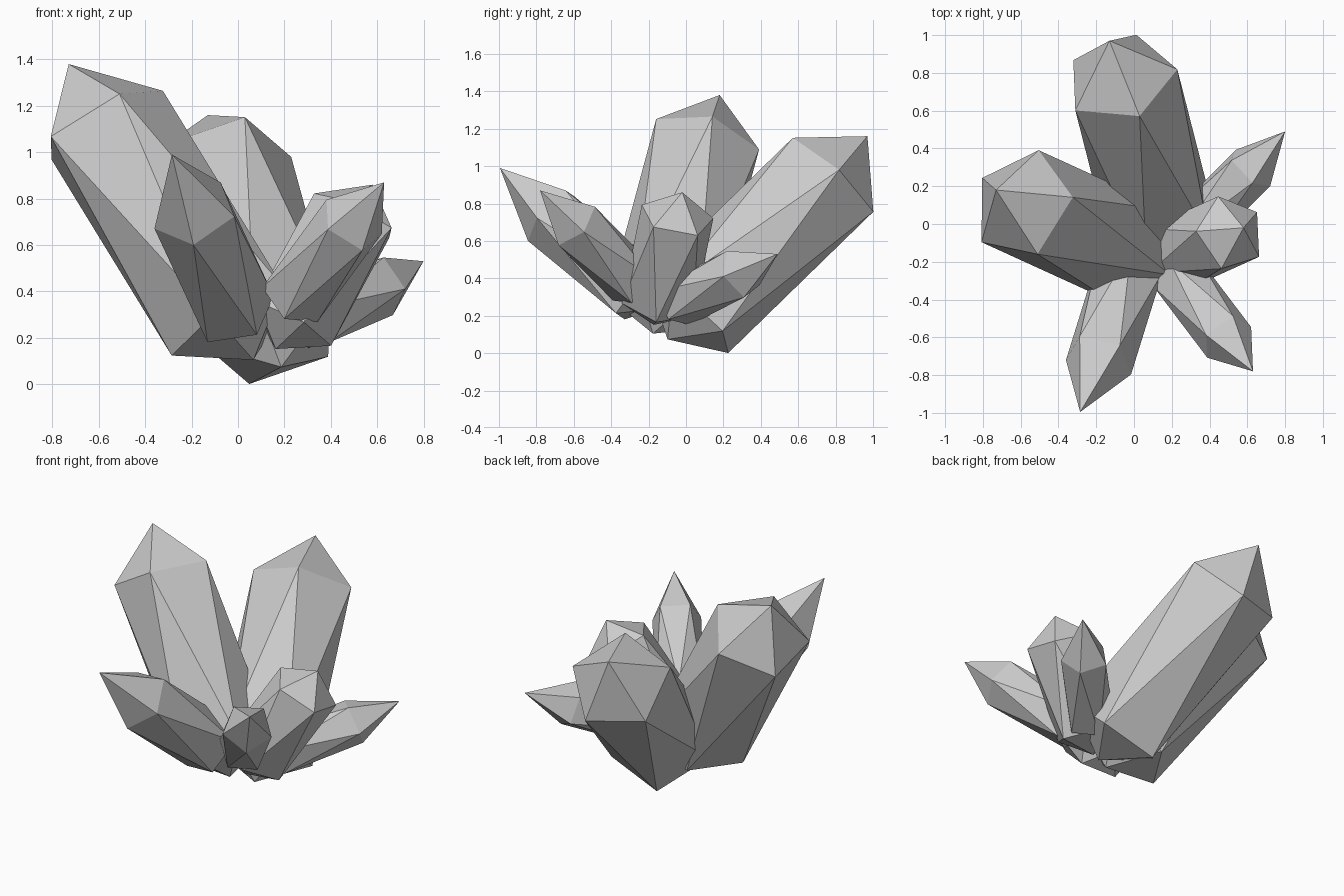
import bpy, math
from mathutils import Vector, Quaternion

if "Cube" in bpy.data.objects:
    bpy.data.objects.remove(bpy.data.objects["Cube"])


def crystal(name, tip, shoulder, root, corner):
    """Stretched icosahedron: tip, 5-ring, half-step turned 5-ring, blunt foot."""
    tip, shoulder, root, corner = map(Vector, (tip, shoulder, root, corner))
    axis = (tip - shoulder).normalized()
    arm = corner - shoulder
    radius = arm.length
    arm = (arm - axis * arm.dot(axis)).normalized() * radius
    arms = [Quaternion(axis, math.tau * i / 5) @ arm for i in range(5)]
    upper = [shoulder + a for a in arms]
    # opposite arm (i + 3) lies half a step after arm i
    lower = [root - arms[(i + 3) % 5] for i in range(5)]
    verts = [tip] + upper + lower + [root - axis * radius * 0.61]
    faces = []
    for i in range(5):
        j = (i + 1) % 5
        faces += [(0, 1 + i, 1 + j),
                  (1 + i, 6 + i, 1 + j),
                  (1 + j, 6 + i, 6 + j),
                  (11, 6 + j, 6 + i)]
    mesh = bpy.data.meshes.new(name)
    mesh.from_pydata(verts, [], faces)
    mesh.update()
    obj = bpy.data.objects.new(name, mesh)
    bpy.context.collection.objects.link(obj)
    return obj


# Two large crystals: left and back
crystal("left_crystal", (-.73, .18, 1.38), (-.59, .104, 1.128),
        (-.02, -.13, .26), (-.51, -.16, 1.25))
crystal("back_crystal", (-.13, .97, 1.16), (-.072, .772, .942),
        (.15, .025, .21), (.03, .57, 1.15))
# Front pair of slim crystals
crystal("front_crystal", (-.285, -.995, .99), (-.186, -.72, .74),
        (-.02, -.25, .31), (-.36, -.72, .67))
crystal("front_right_crystal", (.63, -.78, .87), (.49, -.602, .694),
        (.234, -.276, .37), (.39, -.71, .67))
# Right side: stubby crystal and a slim low one behind it
crystal("right_crystal", (.58, -.02, .86), (.51, -.048, .728),
        (.22, -.15, .26), (.67, -.17, .69))
crystal("back_right_crystal", (.80, .49, .53), (.615, .292, .427),
        (.295, -.05, .27), (.72, .20, .41))
